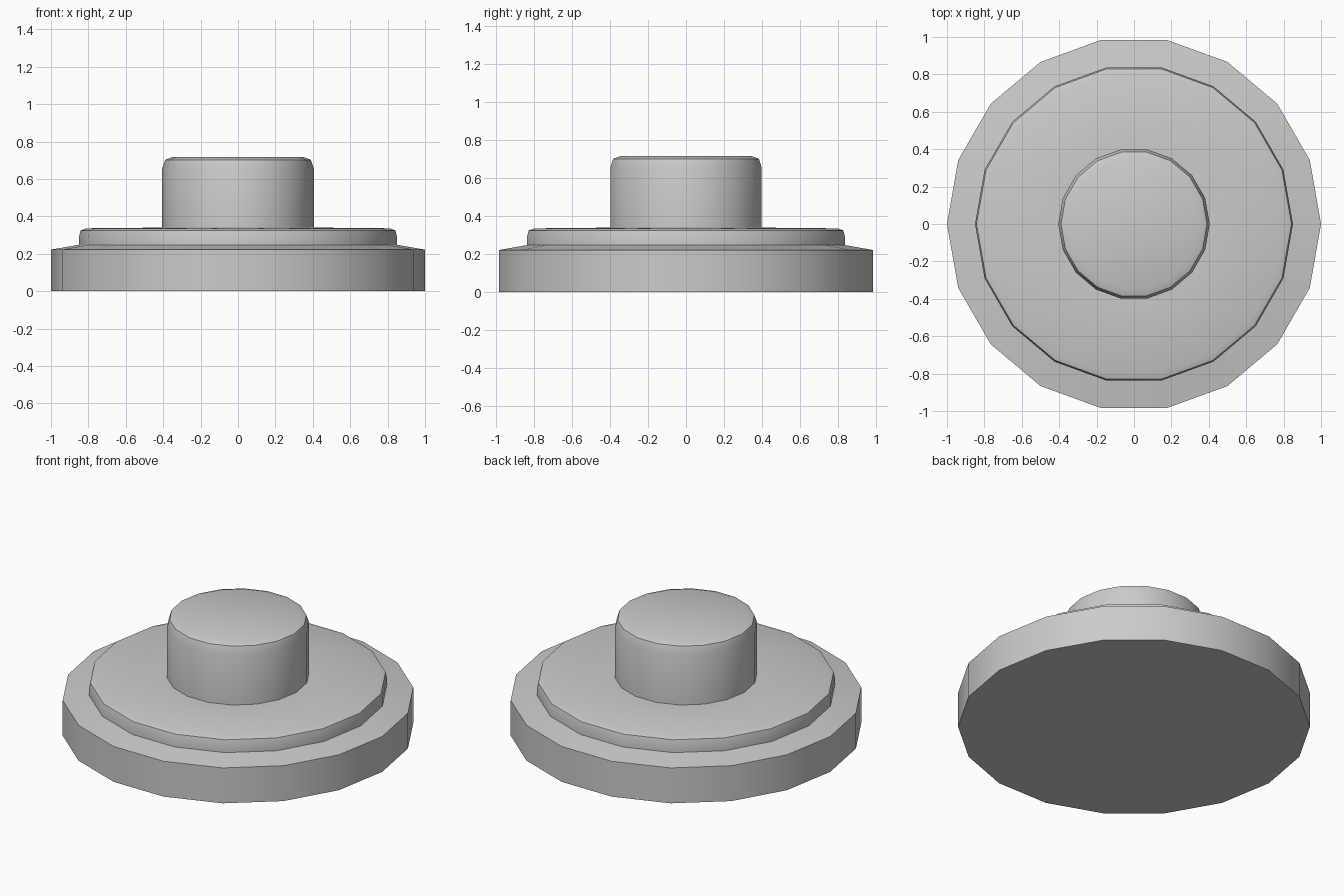
import bpy, bmesh
from math import cos, sin, tau, radians

if "Cube" in bpy.data.objects:
    bpy.data.objects.remove(bpy.data.objects["Cube"])

SIDES = 18


def lathe(name, profile):
    """Revolve (radius, height) points around z and cap both ends."""
    bm = bmesh.new()
    rings = []
    for r, z in profile:
        rings.append([bm.verts.new((r * cos(tau * i / SIDES), r * sin(tau * i / SIDES), z))
                      for i in range(SIDES)])
    for low, high in zip(rings, rings[1:]):
        for i in range(SIDES):
            j = (i + 1) % SIDES
            bm.faces.new((low[i], low[j], high[j], high[i]))
    bm.faces.new(rings[0][::-1])
    bm.faces.new(rings[-1])
    mesh = bpy.data.meshes.new(name)
    bm.to_mesh(mesh)
    bm.free()
    obj = bpy.data.objects.new(name, mesh)
    bpy.context.collection.objects.link(obj)
    bpy.context.view_layer.objects.active = obj
    obj.select_set(True)
    bpy.ops.object.shade_smooth_by_angle(angle=radians(30))
    obj.select_set(False)
    return obj


# Wide base, gently domed step and raised knob in one continuous profile
base = [(1.0, 0.0), (1.0, 0.222), (0.85, 0.248)]
step = [(0.85, 0.29), (0.842, 0.325), (0.81, 0.336), (0.405, 0.34)]
knob = [(0.405, 0.655), (0.39, 0.702), (0.35, 0.717)]
lathe("stepped_round_button", base + step + knob)
